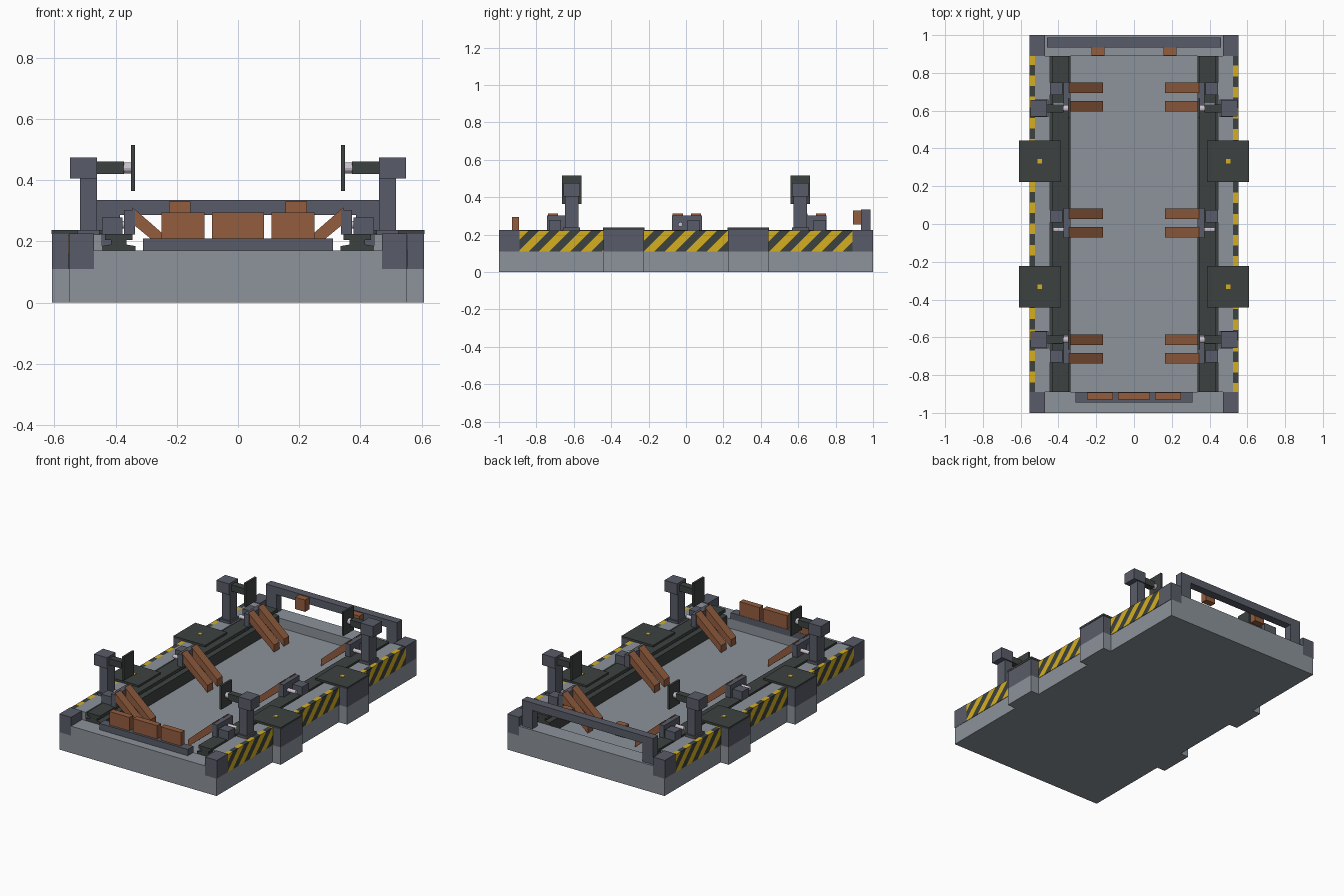
import bpy, bmesh, math
from mathutils import Vector

cube = bpy.data.objects.get("Cube")
if cube:
    bpy.data.objects.remove(cube, do_unlink=True)


def material(name, hex_code):
    def linear(i):
        c = int(hex_code[i:i + 2], 16) / 255
        return ((c + 0.055) / 1.055) ** 2.4 if c > 0.04 else c / 12.92
    col = (linear(0), linear(2), linear(4), 1)
    m = bpy.data.materials.new(name)
    m.use_nodes = True
    m.diffuse_color = col
    m.node_tree.nodes["Principled BSDF"].inputs["Base Color"].default_value = col
    return m


GREY = material("concrete grey", "8C939A")
SLATE = material("slate metal", "595C68")
DARK = material("dark metal", "3C4241")
ORANGE = material("rust orange", "935D3E")
YELLOW = material("hazard yellow", "D6AF20")
STEEL = material("pale steel", "CBC2CF")


def link(name, bm, *mats):
    bmesh.ops.recalc_face_normals(bm, faces=bm.faces)
    me = bpy.data.meshes.new(name)
    bm.to_mesh(me)
    bm.free()
    for m in mats:
        me.materials.append(m)
    ob = bpy.data.objects.new(name, me)
    bpy.context.collection.objects.link(ob)
    return ob


def add_box(bm, xs, ys, zs):
    verts = bmesh.ops.create_cube(bm, size=1)["verts"]
    for v in verts:
        for i, (a, b) in enumerate((xs, ys, zs)):
            v.co[i] = a if v.co[i] < 0 else b


def box(name, xs, ys, zs, mat):
    bm = bmesh.new()
    add_box(bm, xs, ys, zs)
    return link(name, bm, mat)


def sided(s, a, b):
    """Range along x on the left (s=1) or right (s=-1)."""
    return tuple(sorted((s * a, s * b)))


def prism(name, outline, ys, mat):
    """Extrude an x-z outline along y."""
    bm = bmesh.new()
    face = bm.faces.new([bm.verts.new((x, ys[0], z)) for x, z in outline])
    ext = bmesh.ops.extrude_face_region(bm, geom=[face])["geom"]
    bmesh.ops.translate(bm, vec=(0, ys[1] - ys[0], 0),
                        verts=[g for g in ext if isinstance(g, bmesh.types.BMVert)])
    return link(name, bm, mat)


def rod(name, x0, x1, y, z, r, mat):
    bm = bmesh.new()
    bmesh.ops.create_cone(bm, cap_ends=True, segments=12, radius1=r, radius2=r, depth=abs(x1 - x0))
    for v in bm.verts:
        v.co = Vector((v.co.z + (x0 + x1) / 2, v.co.x + y, v.co.y + z))
    return link(name, bm, mat)


def hazard_strip(name, s, ys):
    """Striped plate, cut along slanted planes and coloured by band."""
    bm = bmesh.new()
    add_box(bm, sided(s, 0.525, 0.553), ys, (0.11, 0.222))
    step = 0.056
    normal = Vector((0, s, -1)).normalized()
    for k in range(-22, 23):
        bmesh.ops.bisect_plane(bm, geom=bm.verts[:] + bm.edges[:] + bm.faces[:],
                               plane_co=(0, s * k * step, 0), plane_no=normal)
    for f in bm.faces:
        c = f.calc_center_median()
        f.material_index = math.floor((s * c.y - c.z) / step) % 2
    link(name, bm, YELLOW, DARK)


# Base slab and raised end steps
box("base_slab", (-0.55, 0.55), (-1, 1), (0, 0.11), GREY)
for end, s in (("front", -1), ("back", 1)):
    box(end + "_step", (-0.47, 0.47), sided(s, 0.89, 1), (0.11, 0.17), GREY)

# Front stop with three blocks
box("front_stop_bar", (-0.31, 0.31), (-0.945, -0.89), (0.17, 0.21), SLATE)
for x, half in ((-0.18, 0.07), (0, 0.085), (0.18, 0.07)):
    box("front_stop_block", (x - half, x + half), (-0.93, -0.892), (0.21, 0.295), ORANGE)

# Back beam with legs and bumpers
box("back_beam", (-0.46, 0.46), (0.935, 0.987), (0.287, 0.335), SLATE)
for s in (-1, 1):
    box("back_beam_leg", sided(s, 0.385, 0.46), (0.935, 0.987), (0.17, 0.287), SLATE)
    box("back_bumper", sided(s, 0.155, 0.225), (0.893, 0.935), (0.255, 0.33), ORANGE)

for s, side in ((1, "left"), (-1, "right")):
    # Side kerb, corners and hazard strips
    box(side + "_kerb", sided(s, 0.445, 0.525), (-0.89, 0.89), (0.11, 0.222), GREY)
    for e in (-1, 1):
        box(side + "_corner", sided(s, 0.47, 0.552), sided(e, 0.89, 1), (0.11, 0.226), SLATE)
    for ys in ((-0.89, -0.44), (-0.225, 0.225), (0.44, 0.89)):
        hazard_strip(side + "_hazard_strip", s, ys)

    # Inner guide rail with an I-shaped section
    half = [(0.335, 0.11), (0.335, 0.185), (0.365, 0.19), (0.365, 0.205), (0.345, 0.205), (0.345, 0.225)]
    outline = half + [(0.78 - x, z) for x, z in reversed(half)]
    prism(side + "_guide_rail", [(s * x, z) for x, z in outline], (-0.89, 0.89), DARK)

    # Outrigger blocks with tread plates
    for y in (-0.333, 0.333):
        ys = (y - 0.108, y + 0.108)
        box(side + "_outrigger_foot", sided(s, 0.55, 0.608), ys, (0, 0.11), GREY)
        box(side + "_outrigger_block", sided(s, 0.523, 0.608), ys, (0.11, 0.226), SLATE)
        box(side + "_tread_plate", sided(s, 0.387, 0.61), (y - 0.11, y + 0.11), (0.224, 0.237), DARK)
        box(side + "_tread_mark", sided(s, 0.488, 0.51), (y - 0.012, y + 0.012), (0.236, 0.239), YELLOW)

    # Sloped support arms in pairs with their mounts
    slope = [(0.345, 0.312), (0.165, 0.155), (0.165, 0.11), (0.345, 0.258)]
    for y, motor in ((-0.662, -0.7), (0.005, 0.04), (0.672, 0.715)):
        for d in (-0.049, 0.049):
            prism(side + "_support_arm", [(s * x, z) for x, z in slope],
                  (y + d - 0.027, y + d + 0.027), ORANGE)
        box(side + "_arm_mount", sided(s, 0.337, 0.372), (y - 0.08, y + 0.08), (0.222, 0.303), SLATE)
        box(side + "_arm_motor", sided(s, 0.378, 0.445), (motor - 0.033, motor + 0.033), (0.222, 0.278), SLATE)
        rod(side + "_arm_piston", s * 0.37, s * 0.43, 2 * y - motor, 0.255, 0.012, STEEL)

    # Clamp posts with pushing plates
    for y in (-0.612, 0.612):
        box(side + "_post_base", sided(s, 0.452, 0.525), (y - 0.046, y + 0.046), (0.22, 0.238), SLATE)
        box(side + "_clamp_post", sided(s, 0.46, 0.516), (y - 0.036, y + 0.036), (0.222, 0.41), SLATE)
        box(side + "_clamp_head", sided(s, 0.46, 0.549), (y - 0.044, y + 0.044), (0.405, 0.475), SLATE)
        box(side + "_clamp_sleeve", sided(s, 0.372, 0.46), (y - 0.021, y + 0.021), (0.42, 0.461), DARK)
        rod(side + "_clamp_rod", s * 0.347, s * 0.374, y, 0.44, 0.018, STEEL)
        box(side + "_clamp_plate", sided(s, 0.336, 0.349), (y - 0.052, y + 0.052), (0.365, 0.515), DARK)
